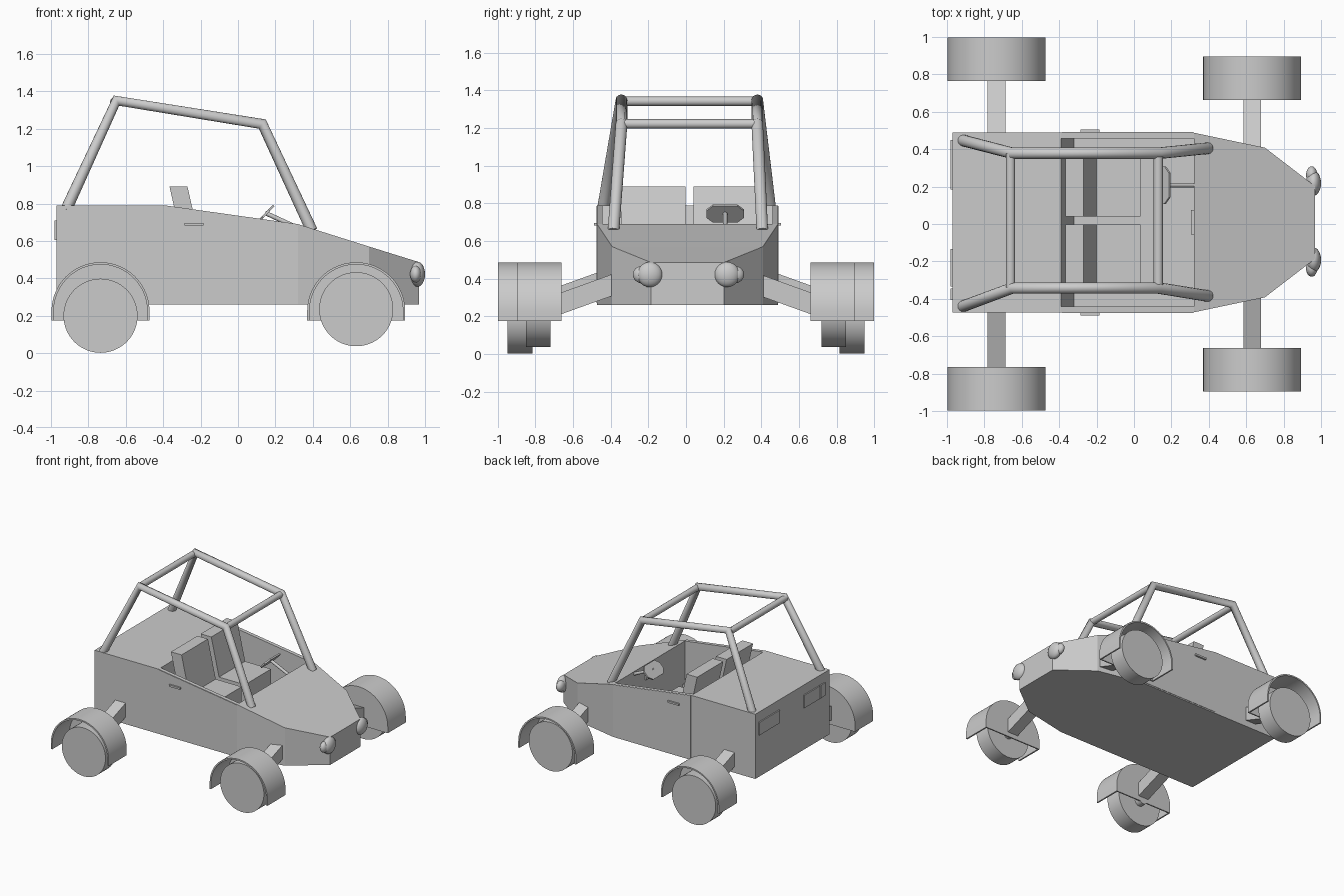
import bpy, bmesh, math
from mathutils import Vector

if "Cube" in bpy.data.objects:
    bpy.data.objects.remove(bpy.data.objects["Cube"])

grey = bpy.data.materials.new("plain grey")
grey.diffuse_color = (0.6, 0.6, 0.6, 1)
grey.use_nodes = True
grey.node_tree.nodes["Principled BSDF"].inputs["Base Color"].default_value = grey.diffuse_color
CY = 0.008  # body centre line


def finish(name, bm, smooth=False):
    bmesh.ops.recalc_face_normals(bm, faces=bm.faces[:])
    me = bpy.data.meshes.new(name)
    bm.to_mesh(me)
    bm.free()
    if smooth:
        for p in me.polygons:
            p.use_smooth = True
        me.set_sharp_from_angle(angle=math.radians(35))
    me.materials.append(grey)
    ob = bpy.data.objects.new(name, me)
    bpy.context.collection.objects.link(ob)
    return ob


def extrude(name, pts, vec, smooth=False):
    """Prism from a planar outline of 3D points, pushed along vec."""
    bm = bmesh.new()
    a = [bm.verts.new(p) for p in pts]
    b = [bm.verts.new(Vector(p) + Vector(vec)) for p in pts]
    bm.faces.new(a)
    bm.faces.new(b[::-1])
    n = len(a)
    for i in range(n):
        bm.faces.new((a[i], b[i], b[(i + 1) % n], a[(i + 1) % n]))
    return finish(name, bm, smooth)


def prism_y(name, xz, y0, y1, smooth=False):
    return extrude(name, [(x, y0, z) for x, z in xz], (0, y1 - y0, 0), smooth)


def box(name, x0, x1, y0, y1, z0, z1):
    return prism_y(name, [(x0, z0), (x1, z0), (x1, z1), (x0, z1)], y0, y1)


def arc(cx, cz, r, a0, a1, n):
    return [(cx + r * math.cos(a0 + (a1 - a0) * i / n),
             cz + r * math.sin(a0 + (a1 - a0) * i / n)) for i in range(n + 1)]


def disc(name, x, z, r, y0, y1):
    return prism_y(name, arc(x, z, r, 0, 2 * math.pi, 64)[:-1], y0, y1, True)


def tube(name, pts, r):
    cu = bpy.data.curves.new(name, 'CURVE')
    cu.dimensions = '3D'
    cu.bevel_depth = r
    cu.bevel_resolution = 6
    cu.use_fill_caps = True
    sp = cu.splines.new('POLY')
    sp.points.add(len(pts) - 1)
    for p, c in zip(sp.points, pts):
        p.co = (*c, 1)
    sp.use_smooth = True
    cu.materials.append(grey)
    ob = bpy.data.objects.new(name, cu)
    bpy.context.collection.objects.link(ob)
    return ob


# Body tub: rows of x, half width and top height, with an open cockpit in row 1
rows = [(-0.97, 0.48, 0.79), (-0.39, 0.48, 0.79), (0.32, 0.48, 0.69),
        (0.70, 0.40, 0.57), (0.967, 0.195, 0.487)]
BOT, FLOOR, INNER = 0.26, 0.32, 0.45
bm = bmesh.new()


def face(*pts):
    bm.faces.new([bm.verts.new((x, y + CY, z)) for x, y, z in pts])


for i, ((xa, wa, za), (xb, wb, zb)) in enumerate(zip(rows, rows[1:])):
    for s in (-1, 1):
        face((xa, s * wa, BOT), (xb, s * wb, BOT), (xb, s * wb, zb), (xa, s * wa, za))
        if i == 1:  # rim and inner wall of the cockpit
            face((xa, s * wa, za), (xb, s * wb, zb), (xb, s * INNER, zb), (xa, s * INNER, za))
            face((xa, s * INNER, za), (xb, s * INNER, zb), (xb, s * INNER, FLOOR), (-0.32, s * INNER, FLOOR))
    face((xa, -wa, BOT), (xa, wa, BOT), (xb, wb, BOT), (xb, -wb, BOT))
    if i != 1:
        face((xa, -wa, za), (xb, -wb, zb), (xb, wb, zb), (xa, wa, za))
    else:  # rear wall, dash wall and floor
        face((xa, -INNER, za), (xa, INNER, za), (-0.32, INNER, FLOOR), (-0.32, -INNER, FLOOR))
        face((xb, -INNER, zb), (xb, INNER, zb), (xb, INNER, FLOOR), (xb, -INNER, FLOOR))
        face((-0.32, -INNER, FLOOR), (-0.32, INNER, FLOOR), (xb, INNER, FLOOR), (xb, -INNER, FLOOR))
for x, w, z in (rows[0], rows[-1]):
    face((x, -w, BOT), (x, w, BOT), (x, w, z), (x, -w, z))
bmesh.ops.remove_doubles(bm, verts=bm.verts[:], dist=0.0005)
finish("body", bm)

# Seats
seat = [(-0.366, 0.89), (-0.27, 0.89), (-0.2, 0.58), (0.035, 0.58), (0.035, FLOOR), (-0.238, FLOOR)]
prism_y("right_seat", seat, -0.345, -0.003)
prism_y("left_seat", seat, 0.04, 0.378)

# Steering wheel, column and dash panel
up, out = Vector((0.69, 0, 0.73)), Vector((0.73, 0, -0.69))
c = Vector((0.145, 0.208, 0.75))
octagon = [(-.1, -.025), (-.065, -.06), (.065, -.06), (.1, -.025),
           (.1, .025), (.065, .06), (-.065, .06), (-.1, .025)]
extrude("steering_wheel", [c + Vector((0, u, 0)) + up * v for u, v in octagon], out * 0.012)
tube("steering_column", [c, (0.33, 0.208, 0.665)], 0.012)
box("dash_panel", 0.305, 0.322, -0.055, 0.075, 0.57, 0.67)

# Roll cage
for s, side in ((-1, "right"), (1, "left")):
    m = 0.018
    tube(side + "_cage_tube", [(-0.92, s * 0.445 + 0.003, 0.765), (-0.65, s * 0.36 + m, 1.35),
                               (0.13, s * 0.36 + m, 1.225), (0.395, s * 0.395 + 0.01, 0.655)], 0.031)
tube("rear_cage_bar", [(-0.66, -0.34, 1.342), (-0.66, 0.376, 1.342)], 0.025)
tube("front_cage_bar", [(0.13, -0.34, 1.222), (0.13, 0.376, 1.222)], 0.025)

# Wheels, fenders and suspension arms: x, z, wheel y range, fender y range, arm start y
corners = [("rear", -0.735, 0.20, (0.815, 0.948), (0.765, 0.998), 0.42),
           ("front", 0.632, 0.235, (0.72, 0.85), (0.662, 0.895), 0.32)]
for end, x, z, wy, fy, ay in corners:
    for s, side in ((-1, "right"), (1, "left")):
        n = f"{end}_{side}_"
        disc(n + "wheel", x, z, 0.198, s * wy[0], s * wy[1])
        disc(n + "hub", x, z, 0.04, s * fy[0], s * wy[0])
        outer = [(x + 0.262, 0.175)] + arc(x, 0.224, 0.262, 0, math.pi, 40) + [(x - 0.262, 0.175)]
        inner = [(x - 0.25, 0.175)] + arc(x, 0.224, 0.25, math.pi, 0, 40) + [(x + 0.25, 0.175)]
        prism_y(n + "fender", outer + inner, s * fy[0], s * fy[1], True)
        prism_y(n + "fender_plate", outer, s * fy[0], s * (fy[0] + 0.01), True)
        ey = fy[0] + 0.005
        top = 0.325 + 0.36 * (ey - ay)
        extrude(n + "arm", [(x - 0.047, s * ay, top), (x - 0.047, s * ey, 0.325),
                            (x - 0.047, s * ey, 0.21), (x - 0.047, s * ay, top - 0.115)], (0.094, 0, 0))

# Doors and handles
for s, side in ((-1, "right"), (1, "left")):
    y = CY + s * 0.479
    prism_y(side + "_door", [(-0.385, 0.27), (0.318, 0.27), (0.318, 0.688), (-0.385, 0.787)], y, y + s * 0.004)
    box(side + "_door_handle", -0.285, -0.185, y, y + s * 0.018, 0.682, 0.697)

# Headlights: flattened domes with a smaller outer lamp
for s, side in ((-1, "right"), (1, "left")):
    for part, off, r, x, d in (("headlight", 0.205, 0.067, 0.96, 0.04), ("side_lamp", 0.25, 0.045, 0.95, 0.03)):
        bm = bmesh.new()
        bmesh.ops.create_uvsphere(bm, u_segments=24, v_segments=12, radius=1)
        for v in bm.verts:
            v.co = Vector((x + v.co.x * d, s * off + 0.013 + v.co.y * r, 0.422 + v.co.z * r))
        finish(f"{side}_{part}", bm, True)

# Tail lights
for name, y0, y1 in (("left_tail_light", 0.185, 0.45), ("right_tail_light", -0.335, -0.135),
                     ("right_tail_marker", -0.405, -0.345)):
    box(name, -0.98, -0.965, y0, y1, 0.605, 0.71)
